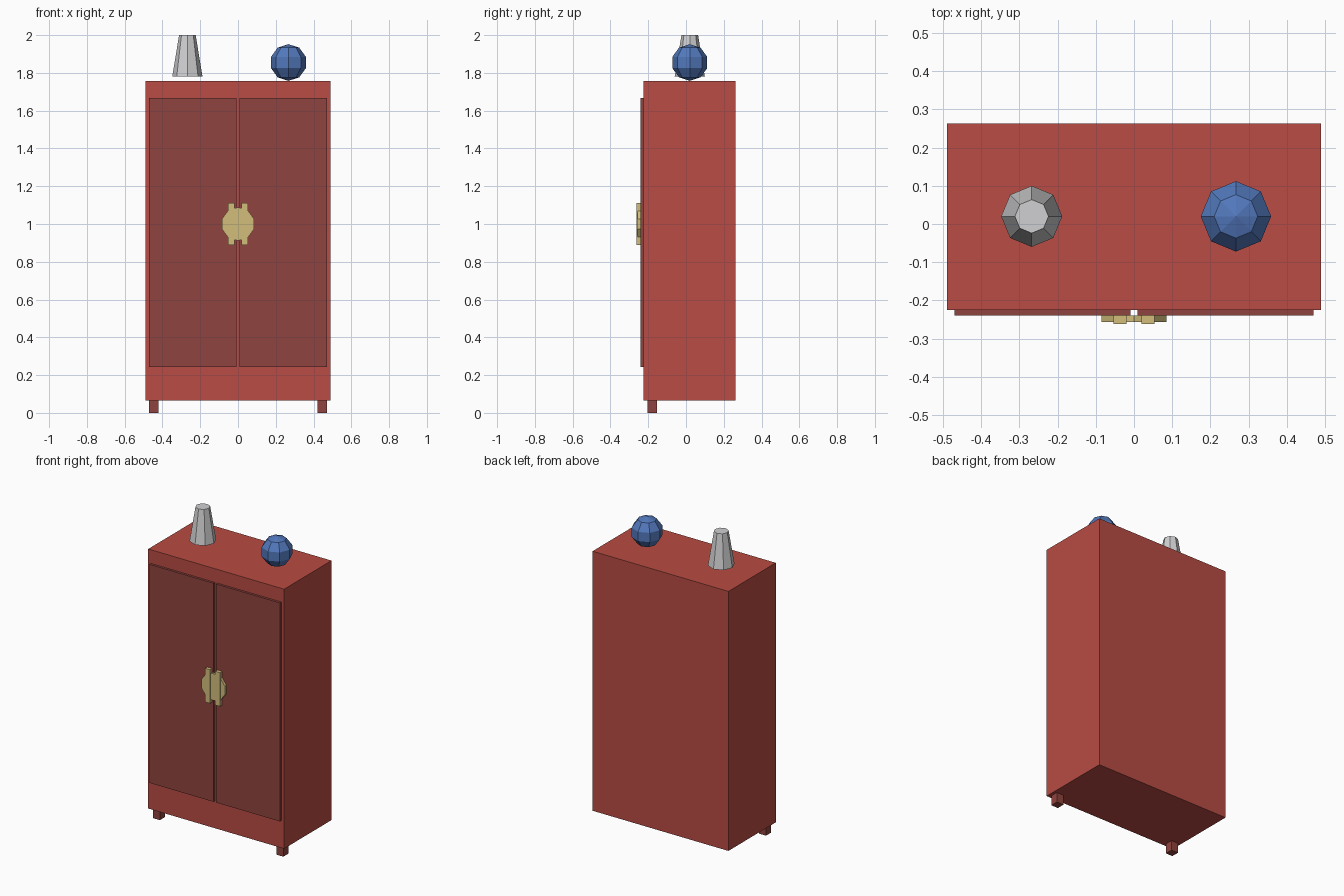
import bpy
import math

cube = bpy.data.objects.get("Cube")
if cube:
    bpy.data.objects.remove(cube, do_unlink=True)


def linear(c):
    c /= 255
    return c / 12.92 if c <= 0.04045 else ((c + 0.055) / 1.055) ** 2.4


def material(name, r, g, b):
    colour = (linear(r), linear(g), linear(b), 1)
    m = bpy.data.materials.new(name)
    m.use_nodes = True
    m.diffuse_color = colour
    m.node_tree.nodes["Principled BSDF"].inputs["Base Color"].default_value = colour
    return m


red = material("red paint", 184, 76, 67)
dark_red = material("dark red paint", 143, 67, 62)
brass = material("brass", 211, 190, 124)
blue = material("blue glaze", 82, 120, 188)
grey = material("pale grey", 208, 208, 210)


def finish(name, mat):
    obj = bpy.context.object
    obj.name = name
    obj.data.materials.append(mat)
    return obj


def box(name, mat, x, y, z):
    """Box from (min, max) pairs along each axis."""
    spans = (x, y, z)
    bpy.ops.mesh.primitive_cube_add(size=1, location=[(a + b) / 2 for a, b in spans])
    obj = finish(name, mat)
    for v in obj.data.vertices:
        v.co = [c * (b - a) for c, (a, b) in zip(v.co, spans)]
    return obj


# Cabinet body
box("cabinet_body", red, (-0.49, 0.49), (-0.225, 0.263), (0.065, 1.757))

# Doors, front legs and handle bars, one of each per side
for side, s in (("left", 1), ("right", -1)):
    def span(a, b):
        return tuple(sorted((s * a, s * b)))
    box(side + "_door", dark_red, span(0.009, 0.47), (-0.24, -0.225), (0.243, 1.668))
    box(side + "_front_leg", dark_red, span(0.42, 0.47), (-0.205, -0.153), (0, 0.065))
    box(side + "_handle_bar", brass, span(0.019, 0.054), (-0.262, -0.24), (0.89, 1.11))

# Ten-sided lock plate with a point at the top
bpy.ops.mesh.primitive_cylinder_add(vertices=10, radius=0.089, depth=0.017,
                                    location=(0, -0.2485, 1.0),
                                    rotation=(math.pi / 2, 0, 0))
finish("lock_plate", brass)

# Ornaments on top
bpy.ops.mesh.primitive_cone_add(vertices=8, radius1=0.08, radius2=0.044, depth=0.22,
                                location=(-0.268, 0.02, 1.89))
finish("tapered_vase", grey)
bpy.ops.mesh.primitive_uv_sphere_add(segments=8, ring_count=5, radius=0.097,
                                     location=(0.267, 0.02, 1.855))
finish("ball_ornament", blue)
